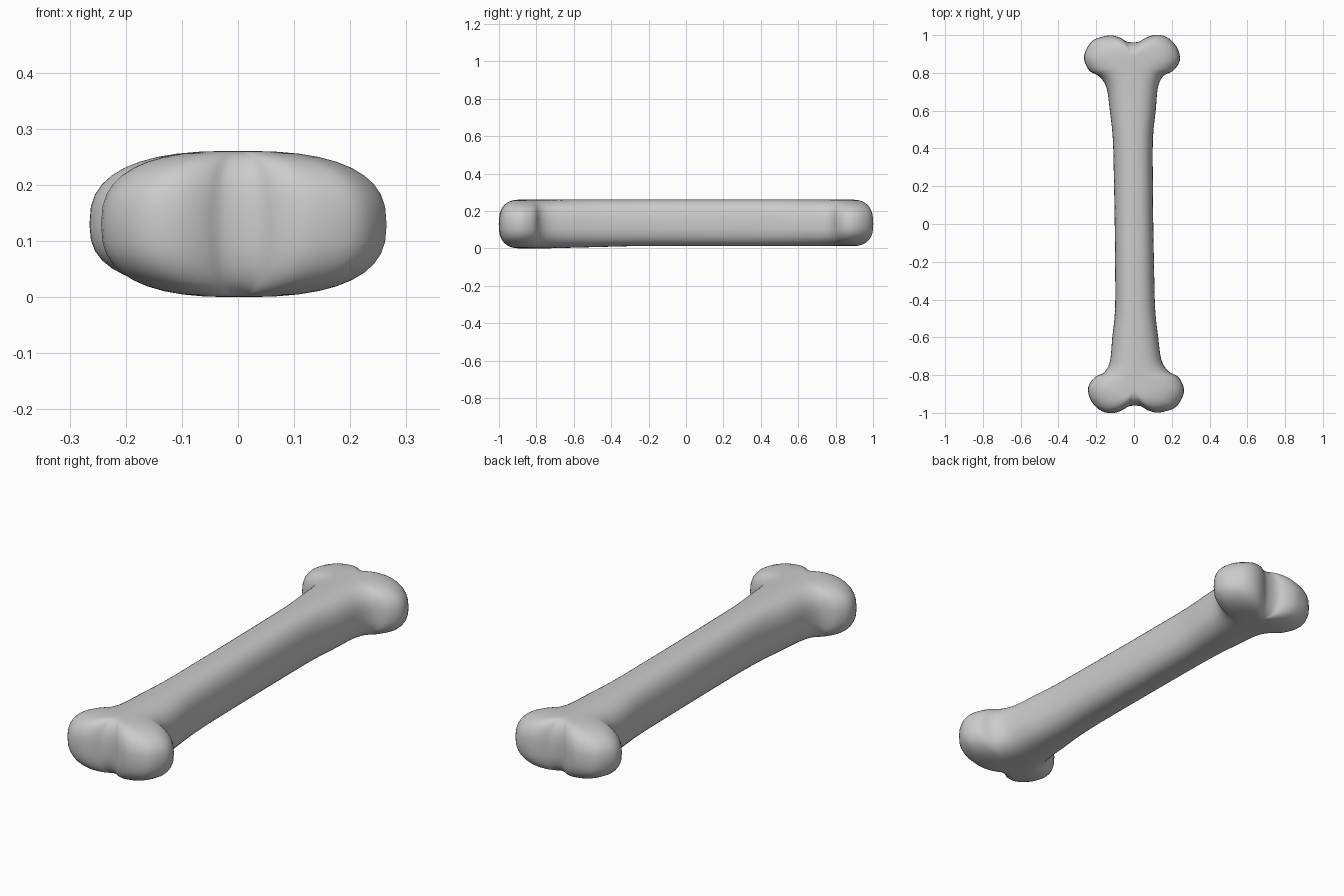
import bpy, bmesh, math

if "Cube" in bpy.data.objects:
    bpy.data.objects.remove(bpy.data.objects["Cube"])

# Outline of one end seen from above: (x, y, y of matching spine point), right to left
END = [
    (0.102, 0.0, 0.0), (0.10, 0.22, 0.22), (0.10, 0.45, 0.45), (0.115, 0.60, 0.60),
    (0.127, 0.725, 0.735), (0.157, 0.785, 0.80), (0.206, 0.81, 0.84), (0.242, 0.862, 0.863),
    (0.235, 0.92, 0.872), (0.20, 0.97, 0.876), (0.155, 0.997, 0.88),
    (0.105, 1.0, 0.88), (0.06, 0.985, 0.88), (0.024, 0.964, 0.88),
    (-0.034, 0.964, 0.88), (-0.07, 0.985, 0.88), (-0.115, 0.998, 0.88),
    (-0.165, 0.992, 0.88), (-0.22, 0.97, 0.876), (-0.255, 0.92, 0.872),
    (-0.264, 0.87, 0.863), (-0.235, 0.81, 0.84), (-0.182, 0.78, 0.80), (-0.145, 0.72, 0.735),
    (-0.128, 0.60, 0.60), (-0.112, 0.45, 0.45), (-0.106, 0.22, 0.22),
]


def catmull(pts, steps):
    """Smooth closed curve through the points."""
    out, n = [], len(pts)
    for i in range(n):
        a, b, c, d = (pts[(i + k) % n] for k in (-1, 0, 1, 2))
        for s in range(steps):
            t = s / steps
            out.append(tuple(
                0.5 * (2 * q + (r - p) * t + (2 * p - 5 * q + 4 * r - w) * t * t
                       + (3 * q - p - 3 * r + w) * t ** 3)
                for p, q, r, w in zip(a, b, c, d)))
    return out


# The far end is the near end turned half a circle
outline = catmull(END + [(-x, -y, -s) for x, y, s in END], 3)

MID, TOP, POWER, RINGS = 0.13, 0.131, 2.6, 10
bm = bmesh.new()
rings = []
for k in range(-RINGS, RINGS + 1):
    t = abs(k) / RINGS * math.pi / 2
    r = max(math.cos(t), 0.0) ** (2 / POWER) if abs(k) < RINGS else 0.0
    h = math.sin(t) ** (2 / POWER)
    ring = []
    for x, y, s in outline:
        # underside bulges slightly at the front end
        low = 0.118 + 0.012 * min(max((-s - 0.3) / 0.45, 0), 1)
        z = MID + (TOP * h if k > 0 else -low * h)
        ring.append(bm.verts.new((x * r, s + (y - s) * r, z)))
    rings.append(ring)

# Skin the rings, then weld the top and bottom ridges
n = len(outline)
for lower, upper in zip(rings, rings[1:]):
    for i in range(n):
        j = (i + 1) % n
        bm.faces.new((lower[i], lower[j], upper[j], upper[i]))
bmesh.ops.remove_doubles(bm, verts=bm.verts, dist=0.0008)
bmesh.ops.recalc_face_normals(bm, faces=bm.faces)
for f in bm.faces:
    f.smooth = True

mesh = bpy.data.meshes.new("bone")
bm.to_mesh(mesh)
bm.free()
bone = bpy.data.objects.new("bone", mesh)
bpy.context.collection.objects.link(bone)
